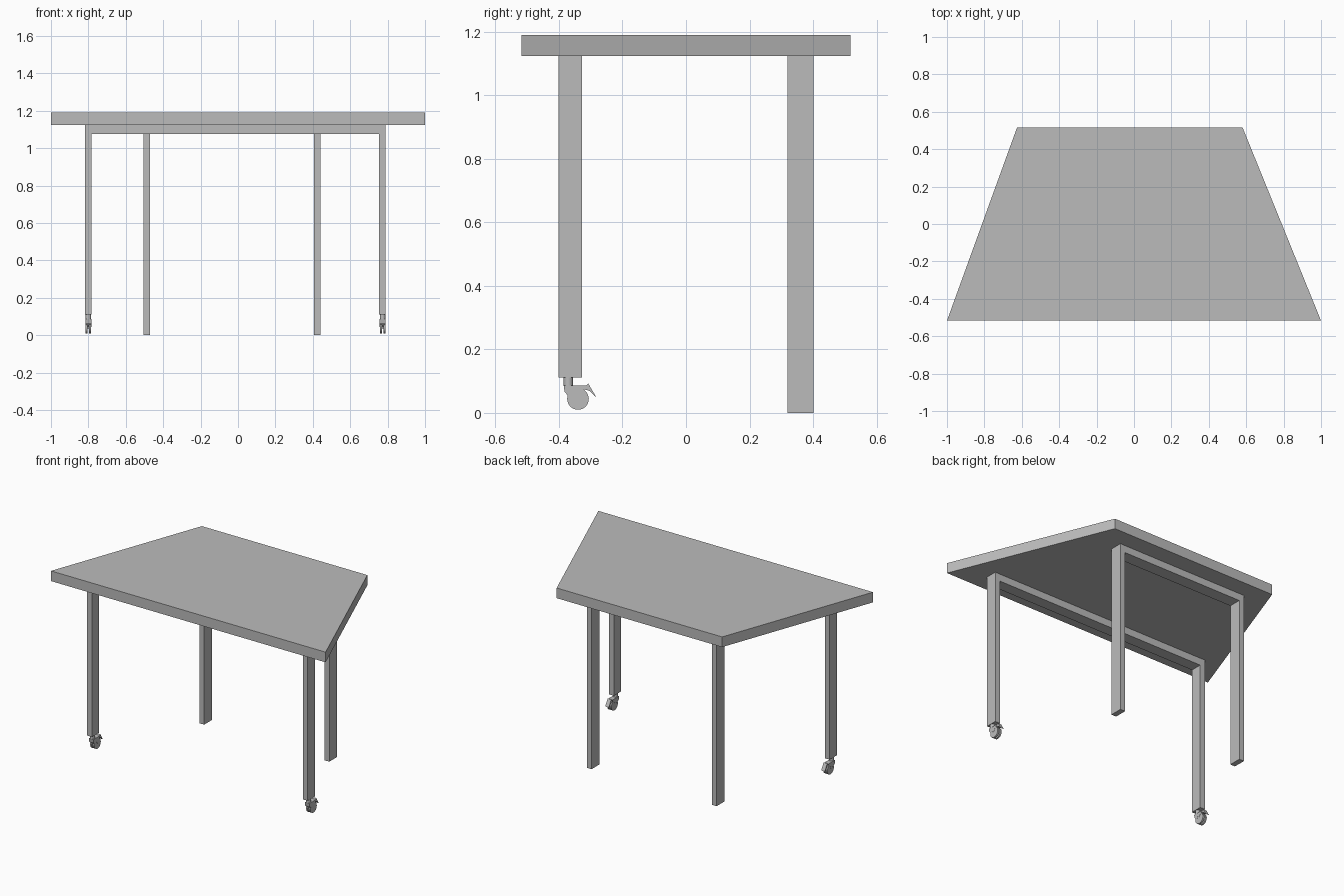
import bpy, bmesh, math
from mathutils import Matrix

if "Cube" in bpy.data.objects:
    bpy.data.objects.remove(bpy.data.objects["Cube"])

grey = bpy.data.materials.new("plain grey")
grey.diffuse_color = (0.5, 0.5, 0.5, 1)
grey.use_nodes = True
grey.node_tree.nodes["Principled BSDF"].inputs["Base Color"].default_value = grey.diffuse_color


def finish(name, bm):
    bmesh.ops.recalc_face_normals(bm, faces=bm.faces)
    mesh = bpy.data.meshes.new(name)
    bm.to_mesh(mesh)
    bm.free()
    mesh.materials.append(grey)
    obj = bpy.data.objects.new(name, mesh)
    bpy.context.collection.objects.link(obj)
    return obj


def prism(name, points, place, depth):
    """Extrude a flat outline along the given vector."""
    bm = bmesh.new()
    face = bm.faces.new([bm.verts.new(place(a, b)) for a, b in points])
    out = bmesh.ops.extrude_face_region(bm, geom=[face])["geom"]
    bmesh.ops.translate(bm, vec=depth,
                        verts=[v for v in out if isinstance(v, bmesh.types.BMVert)])
    return finish(name, bm)


def cylinder(name, centre, radius, length, axis, sides=32):
    bm = bmesh.new()
    turn = Matrix.Rotation(math.pi / 2, 4, 'Y') if axis == 'X' else Matrix()
    bmesh.ops.create_cone(bm, cap_ends=True, segments=sides, radius1=radius,
                          radius2=radius, depth=length,
                          matrix=Matrix.Translation(centre) @ turn)
    obj = finish(name, bm)
    bpy.ops.object.select_all(action='DESELECT')
    bpy.context.view_layer.objects.active = obj
    obj.select_set(True)
    bpy.ops.object.shade_smooth_by_angle()
    return obj


# Trapezoid tabletop
prism("tabletop", [(-1, -.517), (1, -.517), (.58, .517), (-.625, .517)],
      lambda x, y: (x, y, 1.123), (0, 0, .067))


# U-shaped leg frames: two flat legs joined by a crossbar
def leg_frame(name, x0, x1, y0, y1, bottom, t=.035, top=1.123, under=1.076):
    outline = [(x0, bottom), (x0, top), (x1, top), (x1, bottom),
               (x1 - t, bottom), (x1 - t, under), (x0 + t, under), (x0 + t, bottom)]
    prism(name, outline, lambda x, z: (x, y0, z), (0, y1 - y0, 0))


leg_frame("front_leg_frame", -.817, .789, -.402, -.327, .1115)
leg_frame("back_leg_frame", -.505, .441, .32, .402, .006)

# Foot pads under the back legs
for x in (-.505, .406):
    prism("foot_pad", [(x, .32), (x + .035, .32), (x + .035, .402), (x, .402)],
          lambda a, b: (a, b, 0), (0, 0, .006))

# Casters: stem, twin wheels, toothed hood and brake lever
hood = [(-.385, .0865), (-.382, .066), (-.372, .055), (-.36, .046), (-.352, .062),
        (-.342, .045), (-.335, .062), (-.320, .074), (-.314, .0865)]
lever = [(-.320, .074), (-.305, .070), (-.282, .049), (-.308, .093), (-.314, .0865)]
for x in (-.8, .773):
    cylinder("caster_stem", (x, -.3705, .099), .0145, .027, 'Z', 20)
    for side in (-1, 1):
        cylinder("caster_wheel", (x + side * .0095, -.34, .044), .034, .011, 'X')
    cylinder("caster_axle", (x, -.34, .044), .008, .02, 'X', 16)
    prism("caster_hood", hood, lambda y, z: (x - .016, y, z), (.032, 0, 0))
    prism("brake_lever", lever, lambda y, z: (x - .013, y, z), (.026, 0, 0))
